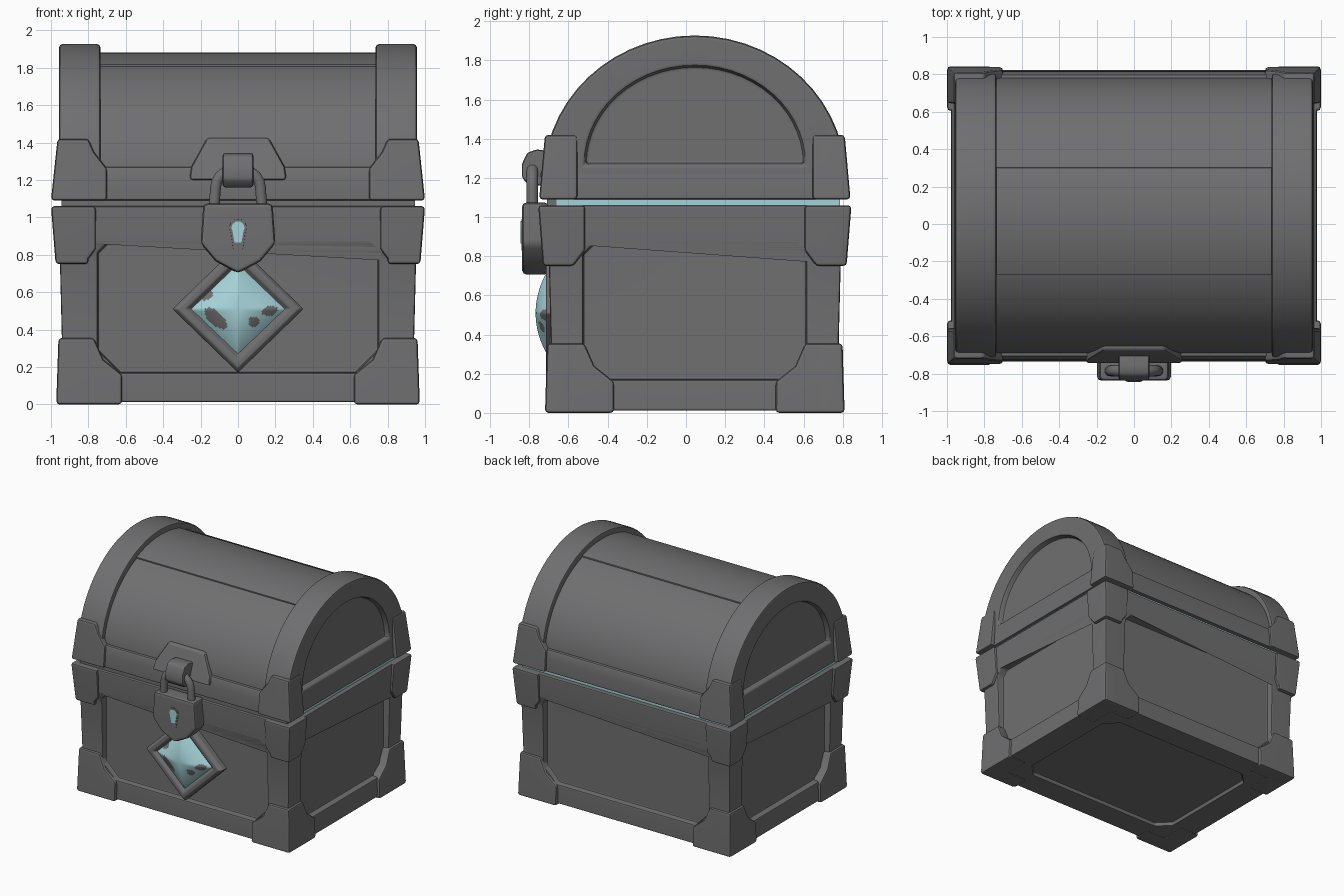
import bpy, bmesh, math
from mathutils import Vector

if "Cube" in bpy.data.objects:
    bpy.data.objects.remove(bpy.data.objects["Cube"], do_unlink=True)

CY = 0.045  # depth centre of the chest


def material(name, rgb):
    m = bpy.data.materials.new(name)
    m.use_nodes = True
    m.diffuse_color = (*rgb, 1)
    m.node_tree.nodes["Principled BSDF"].inputs["Base Color"].default_value = (*rgb, 1)
    return m


GREY = material("dark grey", (0.16, 0.16, 0.165))
CYAN = material("pale cyan", (0.38, 0.65, 0.69))


def make(name, bm, mat=GREY):
    bmesh.ops.recalc_face_normals(bm, faces=bm.faces)
    me = bpy.data.meshes.new(name)
    bm.to_mesh(me)
    bm.free()
    me.materials.append(mat)
    ob = bpy.data.objects.new(name, me)
    bpy.context.collection.objects.link(ob)
    return ob


def activate(ob):
    bpy.ops.object.select_all(action="DESELECT")
    ob.select_set(True)
    bpy.context.view_layer.objects.active = ob


def finish(ob, width=0.015, segments=2):
    activate(ob)
    if width:
        b = ob.modifiers.new("soft edges", "BEVEL")
        b.width, b.segments, b.limit_method = width, segments, "ANGLE"
        b.angle_limit = math.radians(32)
        bpy.ops.object.modifier_apply(modifier=b.name)
    bpy.ops.object.shade_smooth_by_angle(angle=math.radians(35))
    w = ob.modifiers.new("flat shading", "WEIGHTED_NORMAL")
    w.keep_sharp = True
    return ob


def cut(ob, cutter):
    activate(ob)
    m = ob.modifiers.new("recess", "BOOLEAN")
    m.operation, m.solver, m.object = "DIFFERENCE", "EXACT", cutter
    bpy.ops.object.modifier_apply(modifier=m.name)
    bpy.data.objects.remove(cutter, do_unlink=True)


def loft(name, rings, mat=GREY):
    bm = bmesh.new()
    rows = [[bm.verts.new(p) for p in r] for r in rings]
    n = len(rows[0])
    for a, b in zip(rows, rows[1:]):
        for i in range(n):
            j = (i + 1) % n
            bm.faces.new((a[i], a[j], b[j], b[i]))
    bm.faces.new(rows[0])
    bm.faces.new(rows[-1])
    return make(name, bm, mat)


def prism(name, pts, axis, a, b, lean=0, v0=0, mat=GREY):
    """Extrude a 2D profile along an axis; lean shifts the far end with height."""
    def put(u, v, t):
        return {"x": (t, u, v), "y": (u, t, v), "z": (u, v, t)}[axis]
    return loft(name, [[put(u, v, a) for u, v in pts],
                       [put(u, v, b + lean * (v - v0)) for u, v in pts]], mat)


def stack(name, levels, mat=GREY):
    return loft(name, [[(sx * hx, CY + sy * hy, z) for sx, sy in
                        ((-1, -1), (1, -1), (1, 1), (-1, 1))] for z, hx, hy in levels], mat)


def octagon(u0, u1, v0, v1, c, d):
    """Rectangle with corners cut by c below and d above."""
    return [(u0 + c, v0), (u1 - c, v0), (u1, v0 + c), (u1, v1 - d),
            (u1 - d, v1), (u0 + d, v1), (u0, v1 - d), (u0, v0 + c)]


def arch(a, b, z0, zb, n=28, c=CY):
    pts = [(c + a * math.cos(math.pi * i / n), z0 + b * math.sin(math.pi * i / n))
           for i in range(n + 1)]
    return pts + ([(c - a, zb), (c + a, zb)] if zb < z0 else [])


# Chest body with recessed panels on four walls and the underside
body = stack("chest_body", [(0.012, 0.95, 0.738), (0.36, 0.942, 0.735), (0.76, 0.952, 0.745),
                            (0.87, 0.968, 0.772), (1.06, 0.978, 0.78)])
for s in (-1, 1):
    cut(body, prism("cutter", octagon(-0.75, 0.75, 0.17, 0.86, 0.12, 0.05), "y",
                    CY + s * 0.69, CY + s * 1.2))
    cut(body, prism("cutter", octagon(CY - 0.57, CY + 0.57, 0.17, 0.86, 0.12, 0.05), "x",
                    s * 0.895, s * 1.3))
cut(body, prism("cutter", octagon(-0.72, 0.72, CY - 0.53, CY + 0.53, 0.1, 0.1), "z", -0.3, 0.045))
finish(body)

# Glowing seam between body and lid, closed off at the front
finish(stack("glowing_seam", [(1.04, 0.94, 0.742), (1.13, 0.94, 0.742)], CYAN), 0)
finish(prism("front_seam_strip", [(-0.945, 1.04), (0.945, 1.04), (0.945, 1.13), (-0.945, 1.13)],
             "y", -0.71, -0.66), 0)

# Lid: rim, barrel, raised middle plank
finish(stack("lid_rim", [(1.09, 0.965, 0.775), (1.2, 0.96, 0.77), (1.27, 0.95, 0.755)]))
finish(prism("lid_barrel", arch(0.74, 0.672, 1.2, 1.12), "x", -0.76, 0.76), 0)
plank = [(CY + 0.75 * math.cos(t), 1.2 + 0.682 * math.sin(t)) for t in
         [math.radians(70 + i * 5) for i in range(10)]]
finish(prism("lid_middle_plank", plank + [(CY - 0.3, 1.7), (CY + 0.25, 1.7)], "x", -0.76, 0.76), 0.006)

# Arched lid ends with a recessed half-round panel
for s, side in ((1, "left"), (-1, "right")):
    end = prism(side + "_lid_arch", arch(0.77, 0.727, 1.2, 1.1), "x", s * 0.735, s * 0.957)
    cut(end, prism("cutter", arch(0.56, 0.5, 1.27, 1.27), "x", s * 0.91, s * 1.2))
    finish(end, 0.02)

# Corner caps: profile (distance out, height), outer half-depth, lean and base height
CAPS = {
    "bottom": ([(0.972, 0), (0.62, 0), (0.62, 0.16), (0.72, 0.24), (0.77, 0.355), (0.96, 0.355)],
               0.765, -0.03, 0, 0.4),
    "top": ([(0.975, 0.75), (0.82, 0.75), (0.76, 0.83), (0.76, 1.06), (1.0, 1.06)],
            0.775, 0.08, 0.75, 0.5),
    "lid": ([(1.0, 1.09), (0.7, 1.09), (0.7, 1.26), (0.77, 1.35), (0.8, 1.42), (0.965, 1.42)],
            0.795, -0.09, 1.09, 0.6),
}
for level, (pts, depth, lean, v0, inner) in CAPS.items():
    for sx, side in ((1, "left"), (-1, "right")):
        for sy, end in ((-1, "front"), (1, "back")):
            name = f"{level}_{end}_{side}_cap"
            finish(prism(name + "_face", [(sx * u, v) for u, v in pts], "y",
                         CY + sy * 0.62, CY + sy * depth, sy * lean, v0), 0.018)
            # side flange shares the outer corner edge of the face flange
            shift = pts[0][0] - depth
            flank = [(CY + sy * (max(u - shift, inner) if 0 < i < len(pts) - 1
                                 else depth + lean * (v - v0)), v) for i, (u, v) in enumerate(pts)]
            slope = (pts[-1][0] - pts[0][0]) / (pts[-1][1] - v0)
            finish(prism(name + "_flank", flank, "x", sx * 0.8, sx * pts[0][0], sx * slope, v0), 0.018)

# Hasp plate rising from the lid rim
finish(prism("hasp_plate", [(-0.26, 1.2), (0.26, 1.2), (0.25, 1.27), (0.165, 1.425),
                            (-0.165, 1.425), (-0.25, 1.27)], "y", -0.5, -0.75, 0.33, 1.2), 0.018)

# Staple: rounded block holding the shackle
staple = [(-0.68, 1.16), (-0.8, 1.16), (-0.838, 1.2), (-0.838, 1.27),
          (-0.81, 1.33), (-0.76, 1.345), (-0.66, 1.33)]
finish(prism("staple", staple, "x", -0.082, 0.082), 0.015)

# Shackle: bent tube
cu = bpy.data.curves.new("shackle", "CURVE")
cu.dimensions, cu.bevel_depth, cu.bevel_resolution = "3D", 0.03, 3
path = [(-0.13, 1.03)] + [(-0.12 * math.cos(math.pi * i / 10), 1.16 + 0.1 * math.sin(math.pi * i / 10))
                          for i in range(11)] + [(0.13, 1.03)]
sp = cu.splines.new("POLY")
sp.points.add(len(path) - 1)
for p, (x, z) in zip(sp.points, path):
    p.co = (x, -0.785, z, 1)
cu.materials.append(GREY)
bpy.context.collection.objects.link(bpy.data.objects.new("shackle", cu))

# Padlock with a keyhole
finish(prism("padlock", [(-0.185, 1.075), (0.185, 1.075), (0.2, 0.86), (0.12, 0.765), (0, 0.70),
                         (-0.12, 0.765), (-0.2, 0.86)], "y", -0.7, -0.838), 0.025)


def keyhole(r, low):
    top = [(r * math.cos(t), 0.945 + r * math.sin(t)) for t in
           [math.radians(-30 + i * 20) for i in range(13)]]
    return top + [(-r * 0.55, low), (r * 0.55, low)]


finish(prism("keyhole_rim", keyhole(0.046, 0.83), "y", -0.83, -0.841), 0.002)
finish(prism("keyhole", keyhole(0.034, 0.865), "y", -0.83, -0.844, mat=CYAN), 0)

# Diamond frame around the gem
GZ = 0.51


def diamond(w, h, y):
    return [(0, y, GZ - h), (w, y, GZ), (0, y, GZ + h), (-w, y, GZ)]


finish(loft("gem_frame", [diamond(0.35, 0.34, -0.62), diamond(0.35, 0.34, -0.69),
                          diamond(0.325, 0.315, -0.715), diamond(0.28, 0.27, -0.715),
                          diamond(0.25, 0.24, -0.69)]), 0.008)

# Gem: domed diamond with grey blotches
bm = bmesh.new()
N = 36
grid = []
for i in range(N + 1):
    row = []
    for j in range(N + 1):
        u, v = 2 * i / N - 1, 2 * j / N - 1
        bulge = 1 - max(abs(u), abs(v)) ** 2
        row.append(bm.verts.new(((u - v) * 0.125, -0.693 - 0.075 * bulge, GZ + (u + v) * 0.12)))
    grid.append(row)
BLOTCHES = [(-0.12, 0.46, 0.075, 0.035, -0.75), (0.17, 0.5, 0.045, 0.026, 0.2),
            (0.085, 0.44, 0.028, 0.03, 0.5), (-0.17, 0.585, 0.04, 0.025, 0.5)]
for i in range(N):
    for j in range(N):
        f = bm.faces.new((grid[i][j], grid[i + 1][j], grid[i + 1][j + 1], grid[i][j + 1]))
        c = f.calc_center_median()
        for x, z, a, b, t in BLOTCHES:
            dx, dz = c.x - x, c.z - z
            p = (dx * math.cos(t) + dz * math.sin(t)) / a
            q = (dz * math.cos(t) - dx * math.sin(t)) / b
            if p * p + q * q < 1:
                f.material_index = 1
gem = make("gem", bm, CYAN)
gem.data.materials.append(GREY)
if gem.data.polygons[0].normal.y > 0:
    gem.data.flip_normals()
finish(gem, 0)
